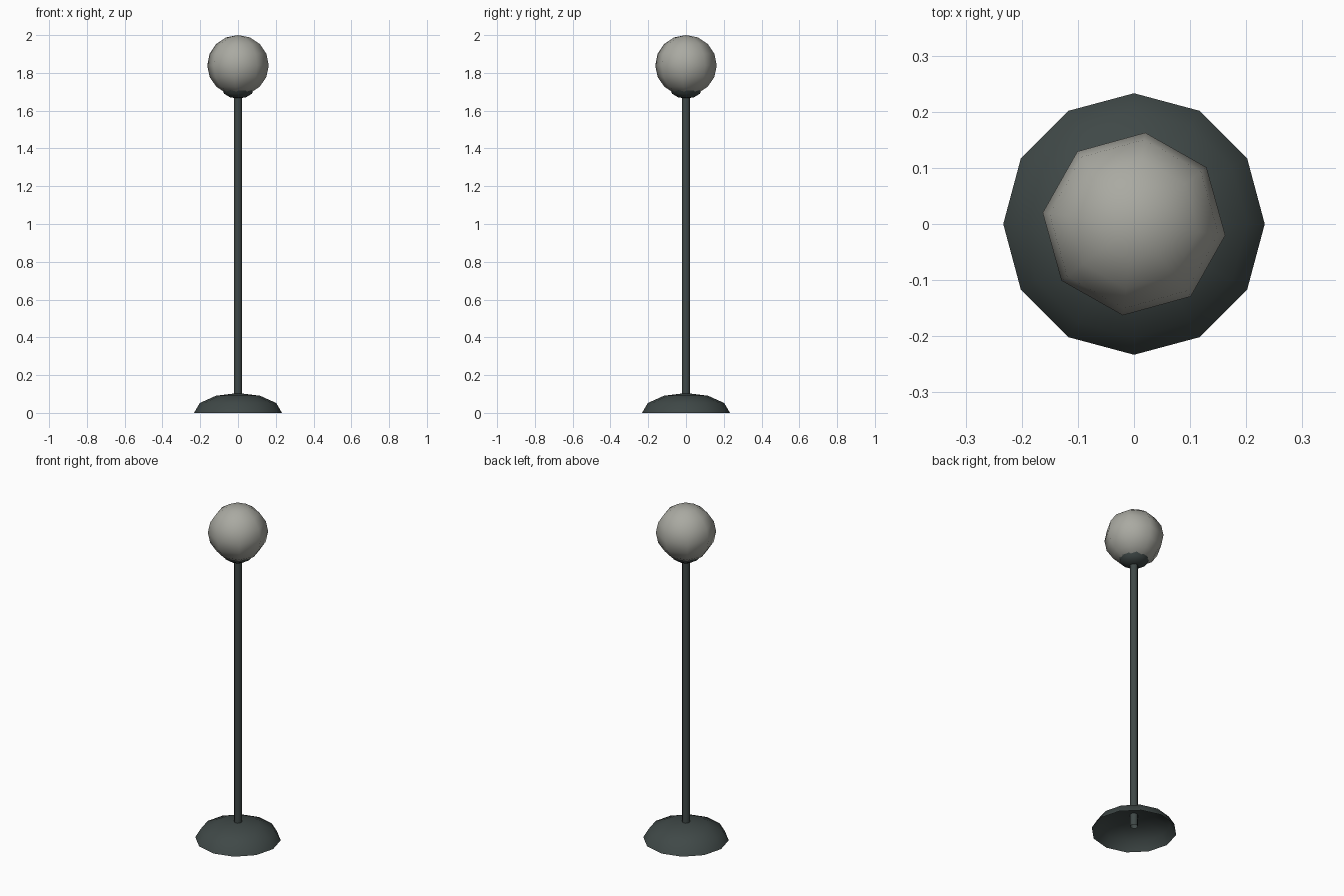
import bpy, bmesh, math

if "Cube" in bpy.data.objects:
    bpy.data.objects.remove(bpy.data.objects["Cube"])


def material(name, rgb):
    m = bpy.data.materials.new(name)
    m.diffuse_color = (*rgb, 1)
    m.use_nodes = True
    m.node_tree.nodes["Principled BSDF"].inputs["Base Color"].default_value = m.diffuse_color
    return m


metal = material("dark_green_metal", (0.05, 0.065, 0.063))
glass = material("frosted_glass", (0.40, 0.40, 0.36))


def lathe(name, profile, sides, mat, turn=0.0, angle=60):
    """Spin an (r, z) profile around z; r = 0 gives a pole point."""
    bm = bmesh.new()
    rings = []
    for r, z in profile:
        if r == 0:
            rings.append([bm.verts.new((0, 0, z))] * sides)
        else:
            rings.append([bm.verts.new((r * math.cos(a), r * math.sin(a), z))
                          for a in (turn + math.tau * i / sides for i in range(sides))])
    for lo, hi in zip(rings, rings[1:]):
        for i in range(sides):
            j = (i + 1) % sides
            bm.faces.new(list(dict.fromkeys((lo[i], lo[j], hi[j], hi[i]))))
    me = bpy.data.meshes.new(name)
    bm.to_mesh(me)
    bm.free()
    ob = bpy.data.objects.new(name, me)
    bpy.context.collection.objects.link(ob)
    me.materials.append(mat)
    bpy.ops.object.select_all(action='DESELECT')
    ob.select_set(True)
    bpy.context.view_layer.objects.active = ob
    bpy.ops.object.shade_smooth_by_angle(angle=math.radians(angle))
    return ob


def arc(radius, height, z, start, end, steps):
    """Elliptic profile between two elevation angles in degrees."""
    pts = []
    for i in range(steps + 1):
        a = math.radians(start + (end - start) * i / steps)
        r = radius * math.cos(a)
        pts.append((r if r > 1e-5 else 0, z + height * math.sin(a)))
    return pts


# hollow domed foot
lathe("base", arc(0.233, 0.105, 0, 0, 90, 3), 12, metal)
# pole, reaching a little into the foot
lathe("pole", [(0.022, 0.03), (0.022, 1.69)], 8, metal, math.pi / 8)
# bowl holding the globe
lathe("globe_holder", arc(0.085, 0.052, 1.716, -90, 0, 3), 12, metal)
# globe lamp
lathe("globe", arc(0.164, 0.16, 1.84, -90, 90, 8), 8, glass, math.radians(-7))
